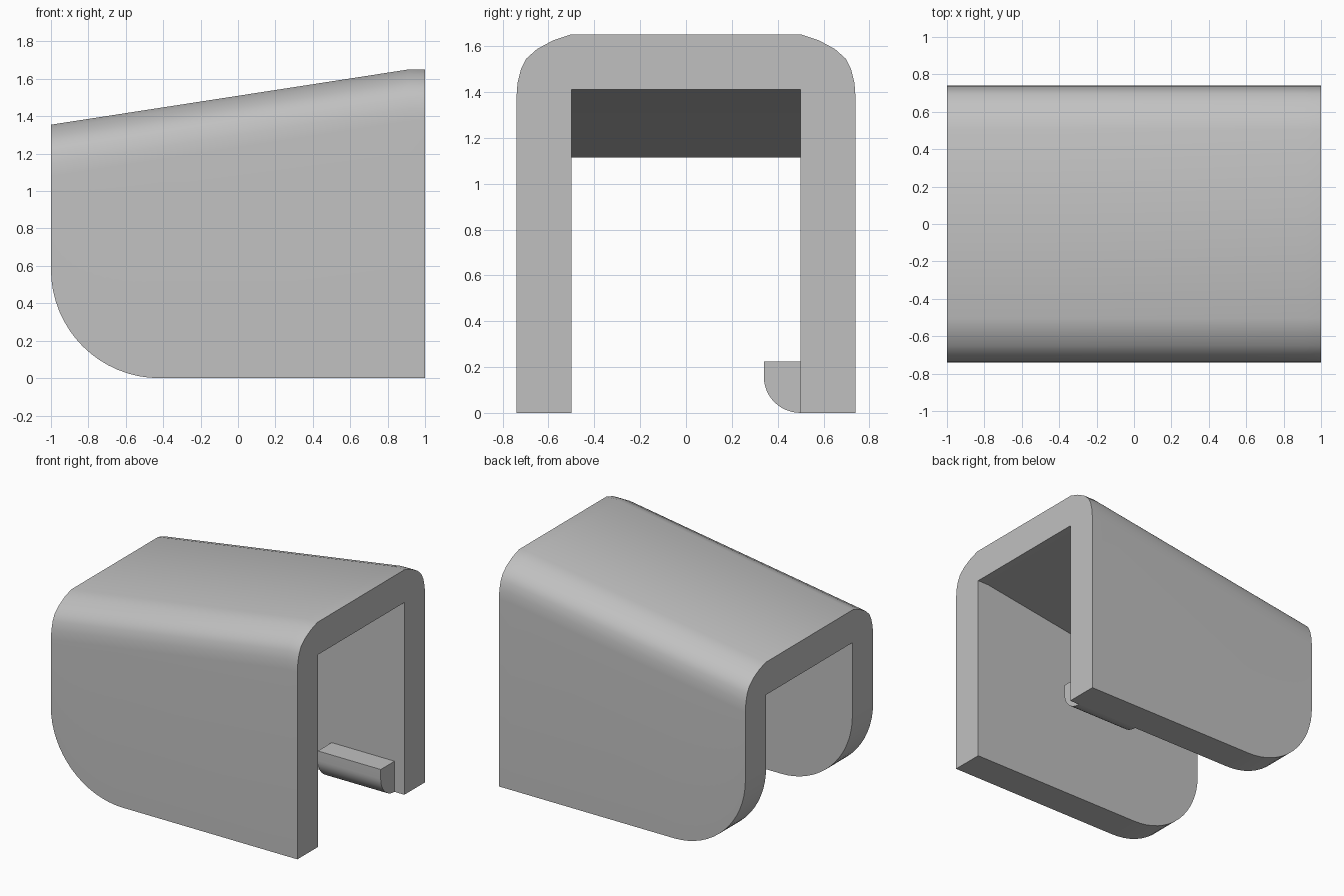
import bpy, bmesh, math

cube = bpy.data.objects.get("Cube")
if cube:
    bpy.data.objects.remove(cube, do_unlink=True)

grey = bpy.data.materials.new("plain grey")
grey.use_nodes = True
colour = (0.53, 0.53, 0.53, 1)
grey.diffuse_color = colour
grey.node_tree.nodes["Principled BSDF"].inputs["Base Color"].default_value = colour


def loft(name, rings):
    """Skin equal-length closed rings and cap both ends."""
    bm = bmesh.new()
    loops = [[bm.verts.new(p) for p in ring] for ring in rings]
    for a, b in zip(loops, loops[1:]):
        for i in range(len(a)):
            j = (i + 1) % len(a)
            bm.faces.new((a[i], a[j], b[j], b[i]))
    bm.faces.new(loops[0])
    bm.faces.new(loops[-1])
    bmesh.ops.recalc_face_normals(bm, faces=bm.faces)
    mesh = bpy.data.meshes.new(name)
    bm.to_mesh(mesh)
    bm.free()
    mesh.materials.append(grey)
    obj = bpy.data.objects.new(name, mesh)
    bpy.context.collection.objects.link(obj)
    bpy.ops.object.select_all(action='DESELECT')
    obj.select_set(True)
    bpy.context.view_layer.objects.active = obj
    bpy.ops.object.shade_smooth_by_angle(angle=math.radians(30))
    return obj


# Channel: upside-down U section with a sloping roof and rounded lower corners
HALF, INNER, TOP, CEILING = 0.74, 0.5, 1.65, 1.41
SLOPE_END, DROP, RADIUS = 0.91, 0.295, 0.58
shoulder = [(HALF, 1.37), (0.735, 1.44), (0.72, 1.50), (0.697, 1.545),
            (0.65, 1.587), (0.58, 1.625), (0.505, TOP)]


def section(x, bottom):
    drop = DROP * max(0, SLOPE_END - x) / (SLOPE_END + 1)
    half = [(INNER, CEILING - drop), (INNER, bottom), (HALF, bottom)]
    half += [(y, z - drop) for y, z in shoulder]
    outline = half + [(-y, z) for y, z in reversed(half)]
    return [(x, y, z) for y, z in outline]


STEPS = 16
rings = []
for i in range(STEPS + 1):
    t = math.pi / 2 * i / STEPS
    rings.append(section(-1 + RADIUS * (1 - math.cos(t)), RADIUS * (1 - math.sin(t))))
rings += [section(SLOPE_END, 0), section(1, 0)]
loft("channel_cover", rings)

# Catch: short lip with a rounded underside on the inside of one wall
LIP_Y, LIP_TOP, CURVE = 0.34, 0.225, 0.155
lip = [(INNER, LIP_TOP), (LIP_Y, LIP_TOP)]
for i in range(13):
    t = math.pi / 2 * i / 12
    lip.append((INNER - (INNER - LIP_Y) * math.cos(t), CURVE * (1 - math.sin(t))))
loft("inner_catch", [[(x, y, z) for y, z in lip] for x in (0.41, 0.92)])
